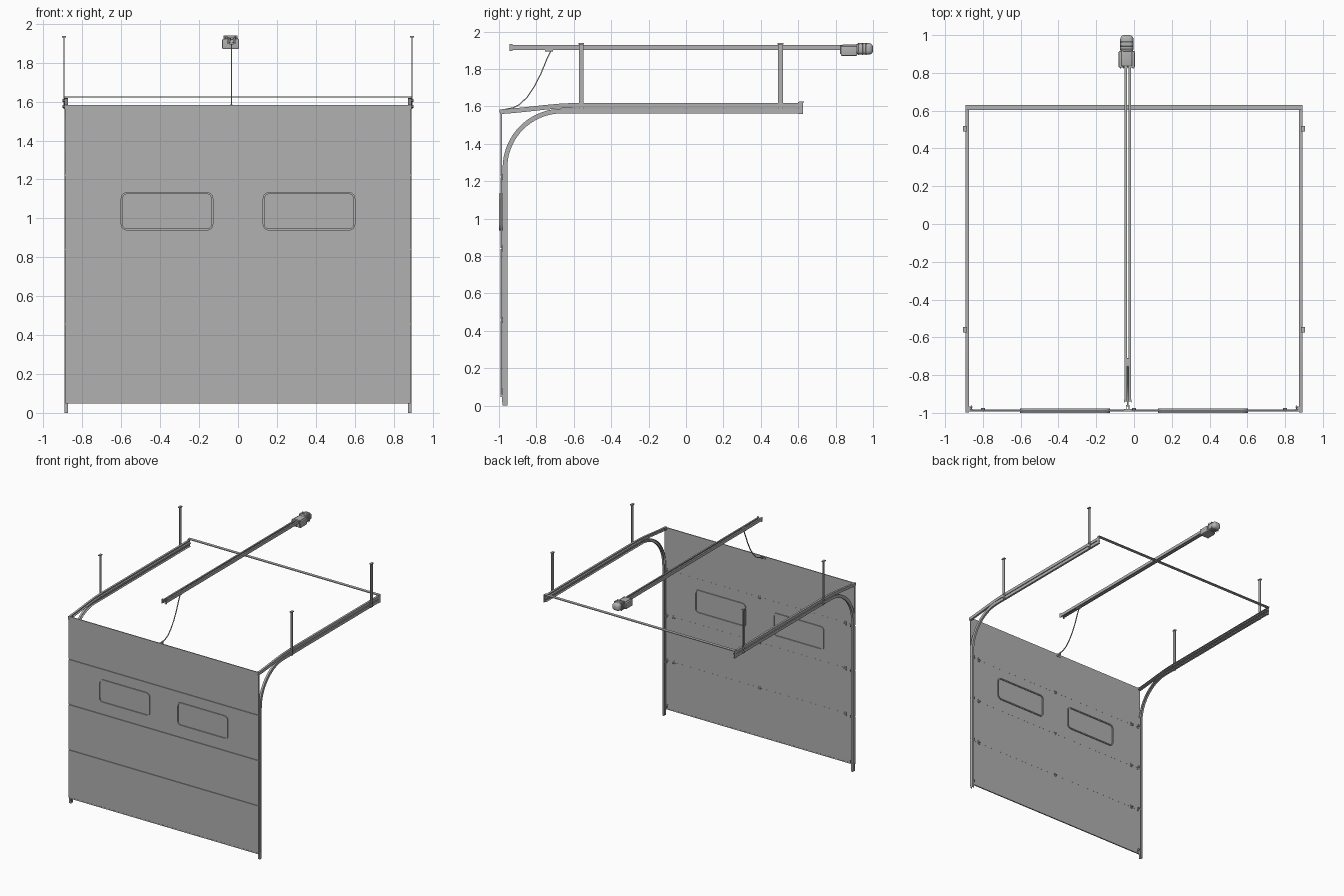
import bpy, bmesh, math
from mathutils import Vector

if "Cube" in bpy.data.objects:
    bpy.data.objects.remove(bpy.data.objects["Cube"])

grey = bpy.data.materials.new("dark_grey")
grey.diffuse_color = (0.44, 0.44, 0.44, 1)
grey.use_nodes = True
grey.node_tree.nodes["Principled BSDF"].inputs["Base Color"].default_value = grey.diffuse_color


def finish(bm, name, smooth=False):
    bmesh.ops.recalc_face_normals(bm, faces=bm.faces)
    me = bpy.data.meshes.new(name)
    bm.to_mesh(me)
    bm.free()
    me.materials.append(grey)
    ob = bpy.data.objects.new(name, me)
    bpy.context.collection.objects.link(ob)
    if smooth:
        bpy.context.view_layer.objects.active = ob
        ob.select_set(True)
        bpy.ops.object.shade_smooth_by_angle(angle=math.radians(35))
        ob.select_set(False)
    return ob


def box(name, x, y, z, bevel=0, segs=3):
    """Box from (min, max) pairs."""
    bm = bmesh.new()
    bmesh.ops.create_cube(bm, size=1)
    for v in bm.verts:
        v.co = [(r[0] + r[1]) / 2 + c * (r[1] - r[0]) for r, c in zip((x, y, z), v.co)]
    if bevel:
        bmesh.ops.bevel(bm, geom=bm.edges[:], offset=bevel, segments=segs,
                        profile=0.5, affect='EDGES')
    return finish(bm, name, bevel > 0)


def cyl(name, p, axis, r, length, n=16):
    bm = bmesh.new()
    bmesh.ops.create_cone(bm, cap_ends=True, segments=n, radius1=r, radius2=r, depth=length)
    q = Vector(axis).to_track_quat('Z', 'Y')
    for v in bm.verts:
        v.co = q @ v.co + Vector(p)
    return finish(bm, name, True)


def sweep(name, profile, path, smooth=True):
    """Sweep an (x, normal offset) profile along a path in the YZ plane."""
    bm = bmesh.new()
    rings = []
    for i, p in enumerate(path):
        a = Vector(path[max(i - 1, 0)])
        b = Vector(path[min(i + 1, len(path) - 1)])
        t = (b - a).normalized()
        n = Vector((-t.y, t.x))
        rings.append([bm.verts.new((u, p[0] + n.x * w, p[1] + n.y * w)) for u, w in profile])
    k = len(profile)
    for r, s in zip(rings, rings[1:]):
        for j in range(k):
            bm.faces.new((r[j], r[(j + 1) % k], s[(j + 1) % k], s[j]))
    bm.faces.new(rings[0])
    bm.faces.new(rings[-1])
    return finish(bm, name, smooth)


def channel(x_out, x_in, h, t):
    """C section: web at x_out, flanges reaching to x_in."""
    d = math.copysign(t, x_in - x_out)
    return [(x_out, -h), (x_in, -h), (x_in, t - h), (x_out + d, t - h),
            (x_out + d, h - t), (x_in, h - t), (x_in, h), (x_out, h)]


def window_frame(name, cx, cz, w, h, r, t, y0, y1):
    """Rounded rectangular ring of width t between depths y0 and y1."""
    def loop(w, h, r, y):
        pts = []
        for q, (sx, sz) in enumerate(((1, 1), (-1, 1), (-1, -1), (1, -1))):
            for k in range(7):
                a = math.radians(90 * q + 15 * k)
                pts.append(bm.verts.new((cx + sx * (w / 2 - r) + r * math.cos(a), y,
                                         cz + sz * (h / 2 - r) + r * math.sin(a))))
        return pts
    bm = bmesh.new()
    inner = (w - 2 * t, h - 2 * t, r - t)
    loops = [loop(w, h, r, y0), loop(*inner, y0), loop(*inner, y1), loop(w, h, r, y1)]
    for a, b in zip(loops, loops[1:] + loops[:1]):
        for j in range(28):
            bm.faces.new((a[j], a[(j + 1) % 28], b[(j + 1) % 28], b[j]))
    return finish(bm, name)


# Door sections, with recessed strips closing the seams
seams = [0.05, 0.457, 0.84, 1.222, 1.585]
for i, (a, b) in enumerate(zip(seams, seams[1:])):
    box(f"door_panel_{i + 1}", (-0.888, 0.888), (-0.992, -0.984), (a + 0.003, b - 0.003))
for i, z in enumerate(seams[1:-1]):
    box(f"seam_strip_{i + 1}", (-0.884, 0.884), (-0.9855, -0.9835), (z - 0.006, z + 0.006))
box("bottom_seal", (-0.886, 0.886), (-0.993, -0.983), (0.047, 0.056))

# Windows: rounded frames on both faces
for side, cx in (("left", -0.365), ("right", 0.365)):
    window_frame(f"window_frame_{side}", cx, 1.036, 0.476, 0.198, 0.034, 0.01, -1.0, -0.976)

# Hinges on the inside of each seam
for i, z in enumerate(seams[1:-1]):
    for x in (-0.8, 0, 0.8):
        box("hinge_leaf", (x - 0.009, x + 0.009), (-0.985, -0.98), (z - 0.016, z + 0.016))
        cyl("hinge_pin", (x, -0.979, z), (1, 0, 0), 0.005, 0.022, 12)

for s, side in ((-1, "left"), (1, "right")):
    def xr(a, b):
        return tuple(sorted((s * a, s * b)))

    # Edge rollers and their brackets
    for z in [0.075] + seams[1:-1]:
        box(f"roller_bracket_{side}", xr(0.855, 0.872), (-0.985, -0.979), (z - 0.016, z + 0.016))
        box(f"roller_arm_{side}", xr(0.858, 0.863), (-0.98, -0.962), (z - 0.008, z + 0.008))
        cyl(f"roller_axle_{side}", (s * 0.869, -0.968, z), (1, 0, 0), 0.003, 0.026, 10)
        cyl(f"roller_{side}", (s * 0.883, -0.968, z), (1, 0, 0), 0.0085, 0.008)

    # Main track: vertical, quarter bend, horizontal
    section = channel(s * 0.891, s * 0.874, 0.0125, 0.003)
    bend = [(-0.663 - 0.305 * math.cos(math.radians(k * 5)),
             1.27 + 0.305 * math.sin(math.radians(k * 5))) for k in range(19)]
    sweep(f"main_track_{side}", section, [(-0.968, 0)] + bend + [(0.618, 1.575)])

    # Upper track, dipping to the door top
    sweep(f"upper_track_{side}", section,
          [(-0.996, 1.571), (-0.93, 1.576), (-0.85, 1.584), (-0.75, 1.595),
           (-0.66, 1.603), (-0.58, 1.606), (0.618, 1.606)])
    box(f"top_roller_bracket_{side}", xr(0.866, 0.876), (-0.985, -0.965), (1.566, 1.582))
    box(f"track_end_plate_{side}", xr(0.888, 0.892), (0.6, 0.625), (1.56, 1.624))
    box(f"track_foot_{side}", xr(0.876, 0.892), (-0.984, -0.979), (0.02, 0.06))

    # Ceiling hangers: angle bars, top feet and bolts
    for y in (-0.56, 0.505):
        box(f"hanger_web_{side}", xr(0.891, 0.894), (y - 0.013, y + 0.013), (1.562, 1.938))
        box(f"hanger_flange_{side}", xr(0.891, 0.898), (y + 0.010, y + 0.013), (1.562, 1.938))
        box(f"hanger_foot_{side}", xr(0.885, 0.904), (y - 0.015, y + 0.015), (1.93, 1.938))
        for z in (1.575, 1.606):
            cyl(f"hanger_bolt_{side}", (s * 0.896, y, z), (1, 0, 0), 0.007, 0.01, 6)

# Rear cross bar
box("rear_cross_bar", (-0.892, 0.892), (0.604, 0.63), (1.621, 1.627))

# Opener rail: facing channels, end cap and trolley
cx = -0.033
for s, side in ((-1, "left"), (1, "right")):
    sweep(f"opener_rail_{side}", channel(cx + s * 0.018, cx + s * 0.005, 0.0125, 0.003),
          [(-0.94, 1.915), (0.85, 1.915)], False)
for s in (-1, 1):
    box("rail_end_plate", (cx + s * 0.018 - 0.002, cx + s * 0.018 + 0.002),
        (-0.944, -0.928), (1.897, 1.933))
box("drive_chain", (cx - 0.01, cx - 0.004), (-0.93, -0.73), (1.911, 1.919))
box("trolley", (cx - 0.011, cx + 0.011), (-0.755, -0.71), (1.893, 1.921), 0.003)

# Curved arm from the trolley to the door
arm = [(-0.722, 1.898), (-0.745, 1.85), (-0.775, 1.776), (-0.81, 1.707), (-0.85, 1.648),
       (-0.89, 1.61), (-0.925, 1.592), (-0.965, 1.584)]
sweep("lift_arm", [(cx - 0.003, -0.003), (cx + 0.003, -0.003),
                   (cx + 0.003, 0.003), (cx - 0.003, 0.003)], arm)
box("arm_bracket_plate", (cx - 0.02, cx + 0.02), (-0.985, -0.98), (1.56, 1.582))
for s in (-1, 1):
    box("arm_bracket_ear", (cx + s * 0.006 - 0.002, cx + s * 0.006 + 0.002),
        (-0.983, -0.958), (1.57, 1.585))
cyl("arm_pin_door", (cx, -0.963, 1.58), (1, 0, 0), 0.004, 0.018)
cyl("arm_pin_trolley", (cx, -0.724, 1.899), (1, 0, 0), 0.005, 0.02)

# Motor unit
mx = -0.038
box("gear_housing", (mx - 0.043, mx + 0.043), (0.828, 0.915), (1.87, 1.922), 0.005)
for k in range(5):
    x = mx - 0.034 + k * 0.017
    box("housing_rib", (x - 0.003, x + 0.003), (0.824, 0.84), (1.88, 1.926))
box("gear_cover", (mx - 0.028, mx + 0.028), (0.835, 0.925), (1.915, 1.932), 0.006)
box("motor_body", (mx - 0.035, mx + 0.035), (0.905, 1.0), (1.876, 1.938), 0.022, 5)
for y in (0.92, 0.94, 0.96):
    box("motor_fin", (mx - 0.0365, mx + 0.0365), (y, y + 0.006), (1.8745, 1.9395), 0.002, 1)
